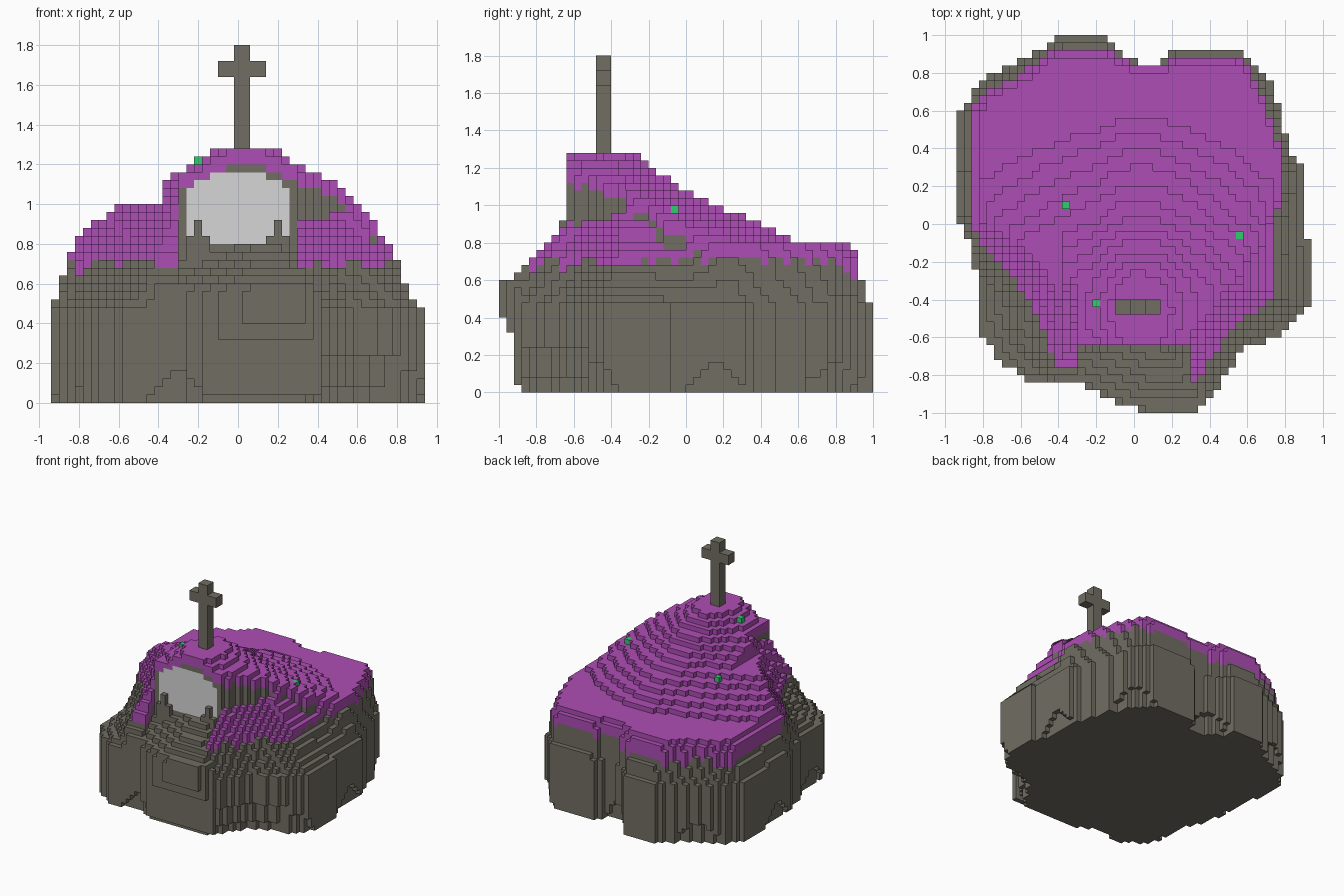
import bpy, bmesh, math, random
from mathutils import Vector
from mathutils.geometry import intersect_point_line

random.seed(4)
if "Cube" in bpy.data.objects:
    bpy.data.objects.remove(bpy.data.objects["Cube"], do_unlink=True)

S = 0.04                       # block size
NX, NY = 47, 50                # blocks across and deep
X0, Y0 = -0.94, -1.0


def material(name, rgb):
    m = bpy.data.materials.new(name)
    m.use_nodes = True
    m.diffuse_color = (*rgb, 1)
    m.node_tree.nodes["Principled BSDF"].inputs["Base Color"].default_value = (*rgb, 1)
    return m


ROCK = material("brown_grey_rock", (0.165, 0.155, 0.125))
HEATH = material("purple_heath", (0.42, 0.074, 0.46))
DOOR = material("pale_grey_stone", (0.67, 0.67, 0.67))
LEAF = material("green_leaf", (0.03, 0.6, 0.15))

# Plan outline of the whole rock
OUTER = [(-.42, 1), (-.14, 1), (-.1, .92), (.04, .84), (.14, .84), (.22, .92), (.58, .92),
         (.64, .84), (.72, .78), (.78, .6), (.82, .4), (.9, .3), (.9, -.08), (.94, -.1),
         (.94, -.44), (.74, -.6), (.58, -.66), (.5, -.78), (.34, -1), (.06, -1), (-.1, -.94),
         (-.3, -.84), (-.54, -.84), (-.7, -.74), (-.82, -.56), (-.82, -.32), (-.9, 0),
         (-.94, .02), (-.94, .6), (-.88, .64), (-.82, .76), (-.56, .9), (-.43, .95)]
# Plan outline of the overgrown mound, left open at the front for the doorway
MOUND = [(-.42, .92), (-.16, .92), (-.02, .86), (.1, .83), (.22, .88), (.54, .88), (.62, .82),
         (.7, .64), (.78, .4), (.8, .2), (.74, 0), (.74, -.38), (.48, -.6), (.4, -.74),
         (.3, -.85), (.3, -1.1), (-.3, -1.1), (-.3, -.76), (-.42, -.76), (-.46, -.6),
         (-.6, -.34), (-.78, -.14), (-.86, -.02), (-.86, .6), (-.78, .7), (-.56, .82)]


def edges(poly):
    return zip(poly, poly[1:] + poly[:1])


def inside(x, y, poly):
    hit = False
    for (ax, ay), (bx, by) in edges(poly):
        if (ay > y) != (by > y) and x < (bx - ax) * (y - ay) / (by - ay) + ax:
            hit = not hit
    return hit


def distance(x, y, poly):
    p, best = Vector((x, y)), 9.0
    for a, b in edges(poly):
        a, b = Vector(a), Vector(b)
        q, t = intersect_point_line(p, a, b)
        best = min(best, (p - a.lerp(b, min(1, max(0, t)))).length)
    return best


def summit_cone(x, y):
    """Rounded cone, gentler further out, with a shelf on its right side."""
    dx, dy = x - 0.02, abs(y + 0.44)
    ex = min(1.3 * dx, 0.1 + 0.85 * dx) if dx > 0 else min(-1.6 * dx, 0.2 - 0.6 * dx)
    ey = min(1.25 * dy, 0.2 + 0.8 * dy) if y > -0.44 else dy
    h = max(0.79, min(1.28, 1.28 - 0.57 * (math.hypot(ex, ey) - 0.2)))
    return min(h, 1.0) if x < -0.36 else h


def surface(x, y, d_out):
    """Top height of the rock and the depth of heath on it in blocks."""
    d_mound = distance(x, y, MOUND)
    apron = abs(x) < 0.42 and y < (-0.78 if x < 0 else -0.86)
    if apron or (abs(x) < 0.3 and y < -0.64):          # terrace and door posts
        post = 0.92 if 0.18 < abs(x) < 0.22 else 0.84 if 0.14 < abs(x) < 0.26 else 0
        if y > -0.68 and post:
            return post, 0
        return min(0.8, 0.57 + 0.75 * d_out), 0
    if not inside(x, y, MOUND):                        # bare shoulder
        power = 1.9 if y > 0.3 else 1.2
        return 0.46 + 0.26 * (d_out / (d_out + d_mound)) ** power, 0
    cone = summit_cone(x, y)
    if abs(x) < 0.3 and y < -0.3:                      # wall above the door
        return cone, 2
    cliff = x > 0.3 and (y + 0.62) * 0.44 > (x - 0.3) * 0.6
    slope = 3.0 if cliff else 1.5 if x > 0.3 and y < 0 else 2.0 if y < -0.5 else 1.7
    h = min(cone, 0.72 + slope * d_mound)
    if h < 0.84 and y < 0:                             # patchy lower fringe
        return h, random.choice((1, 2, 2))
    return h, 3 if x < 0 else 2


def underside(x, y, d_out):
    """The front overhangs, and the outer ring of blocks bulges in waves."""
    if y < -0.88:
        return 10 if y < -0.96 else 8 if y < -0.92 else 1
    if x > 0.3 and y < -0.5:
        return 6 if d_out < S else 2 if d_out < 2 * S else 0
    return max(0, round(4 * math.sin(9 * math.atan2(y, x)))) if d_out < S else 0


# Fill the block columns
blocks, tops = {}, {}
for i in range(NX):
    for j in range(NY):
        x, y = X0 + (i + .5) * S, Y0 + (j + .5) * S
        if not inside(x, y, OUTER):
            continue
        d_out = distance(x, y, OUTER)
        h, depth = surface(x, y, d_out)
        top = tops[i, j] = round(h / S)
        for k in range(underside(x, y, d_out), top):
            blocks[i, j, k] = 1 if k >= top - depth else 0


def is_door(i, j, k, direction):
    """Pale arch on the front wall under the summit."""
    x, z = X0 + (i + .5) * S, (k + .5) * S
    arch = 0.98 + 0.195 * math.sqrt(max(0, 1 - (x / 0.27) ** 2))
    return direction == (0, -1, 0) and j == 9 and abs(x) < 0.26 and 0.8 < z < arch


# Outer skin of the blocks
SIDES = [(1, 0, 0), (-1, 0, 0), (0, 1, 0), (0, -1, 0), (0, 0, 1), (0, 0, -1)]


def side_corners(cell, n):
    axis = [abs(c) for c in n].index(1)
    u, v = (axis + 1) % 3, (axis + 2) % 3
    out = []
    for a, b in ((0, 0), (1, 0), (1, 1), (0, 1)):
        c = list(cell)
        c[axis] += n[axis] > 0
        c[u] += a
        c[v] += b
        out.append(tuple(c))
    return out if n[axis] > 0 else out[::-1]


def finish(name, bm, mats):
    me = bpy.data.meshes.new(name)
    bm.to_mesh(me)
    bm.free()
    for m in mats:
        me.materials.append(m)
    ob = bpy.data.objects.new(name, me)
    bpy.context.collection.objects.link(ob)
    return ob


bm, verts = bmesh.new(), {}
for cell, kind in blocks.items():
    for n in SIDES:
        if tuple(c + d for c, d in zip(cell, n)) in blocks:
            continue
        ring = []
        for c in side_corners(cell, n):
            if c not in verts:
                verts[c] = bm.verts.new((X0 + c[0] * S, Y0 + c[1] * S, c[2] * S))
            ring.append(verts[c])
        bm.faces.new(ring).material_index = 2 if is_door(*cell, n) else kind
finish("rock_mound", bm, [ROCK, HEATH, DOOR])


def box(name, lo, hi, mat):
    bm = bmesh.new()
    bmesh.ops.create_cube(bm, size=1)
    for v in bm.verts:
        v.co = [l + (c + .5) * (h - l) for l, h, c in zip(lo, hi, v.co)]
    return finish(name, bm, [mat])


# Summit cross
box("cross_post", (-.02, -.48, 1.24), (.06, -.40, 1.8), ROCK)
box("cross_arm_right", (-.10, -.48, 1.64), (-.02, -.40, 1.72), ROCK)
box("cross_arm_left", (.06, -.48, 1.64), (.14, -.40, 1.72), ROCK)

# Small green shrubs resting on the mound
for n, (i, j) in enumerate(((18, 14), (37, 23), (14, 27))):
    x, y, z = X0 + i * S, Y0 + j * S, tops[i, j] * S
    box(f"shrub_{n + 1}", (x, y, z), (x + S, y + S, z + S), LEAF)
